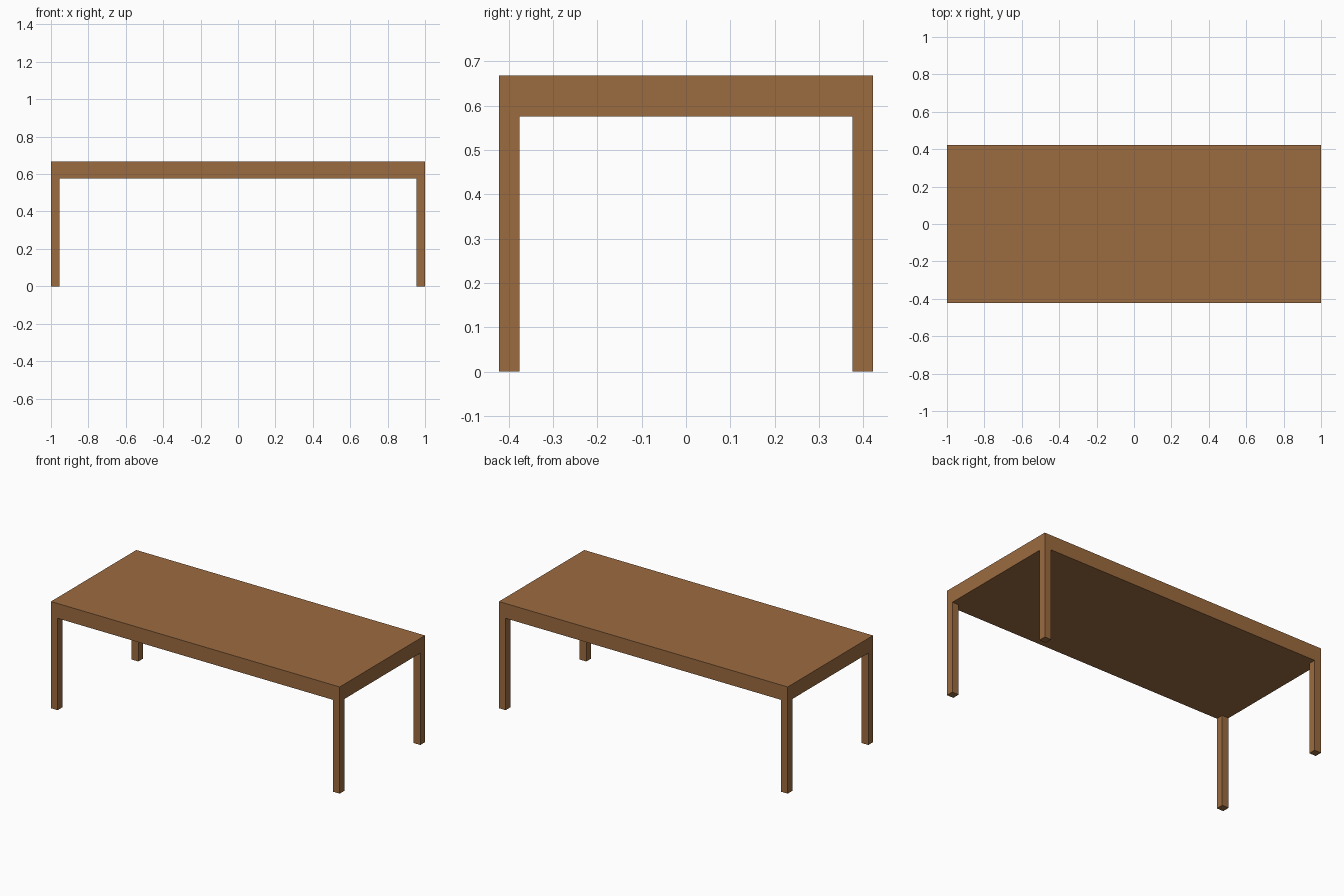
import bpy

if "Cube" in bpy.data.objects:
    bpy.data.objects.remove(bpy.data.objects["Cube"])

HALF_X, HALF_Y = 1.0, 0.422
HEIGHT, UNDERSIDE = 0.668, 0.575
LEG = 0.046

wood = bpy.data.materials.new("wood")
wood.diffuse_color = (0.33, 0.147, 0.051, 1.0)
wood.use_nodes = True
wood.node_tree.nodes["Principled BSDF"].inputs["Base Color"].default_value = wood.diffuse_color


def box(name, center, size):
    bpy.ops.mesh.primitive_cube_add(size=1, location=center)
    ob = bpy.context.object
    ob.name = name
    ob.scale = size
    bpy.ops.object.transform_apply(location=False, rotation=False, scale=True)
    ob.data.materials.append(wood)
    return ob


# Thick solid top
box("table_top", (0, 0, (HEIGHT + UNDERSIDE) / 2),
    (2 * HALF_X, 2 * HALF_Y, HEIGHT - UNDERSIDE))

# Four square legs flush with the corners
for sx, side in ((-1, "left"), (1, "right")):
    for sy, end in ((-1, "front"), (1, "back")):
        box(f"{end}_{side}_leg",
            (sx * (HALF_X - LEG / 2), sy * (HALF_Y - LEG / 2), UNDERSIDE / 2),
            (LEG, LEG, UNDERSIDE))
